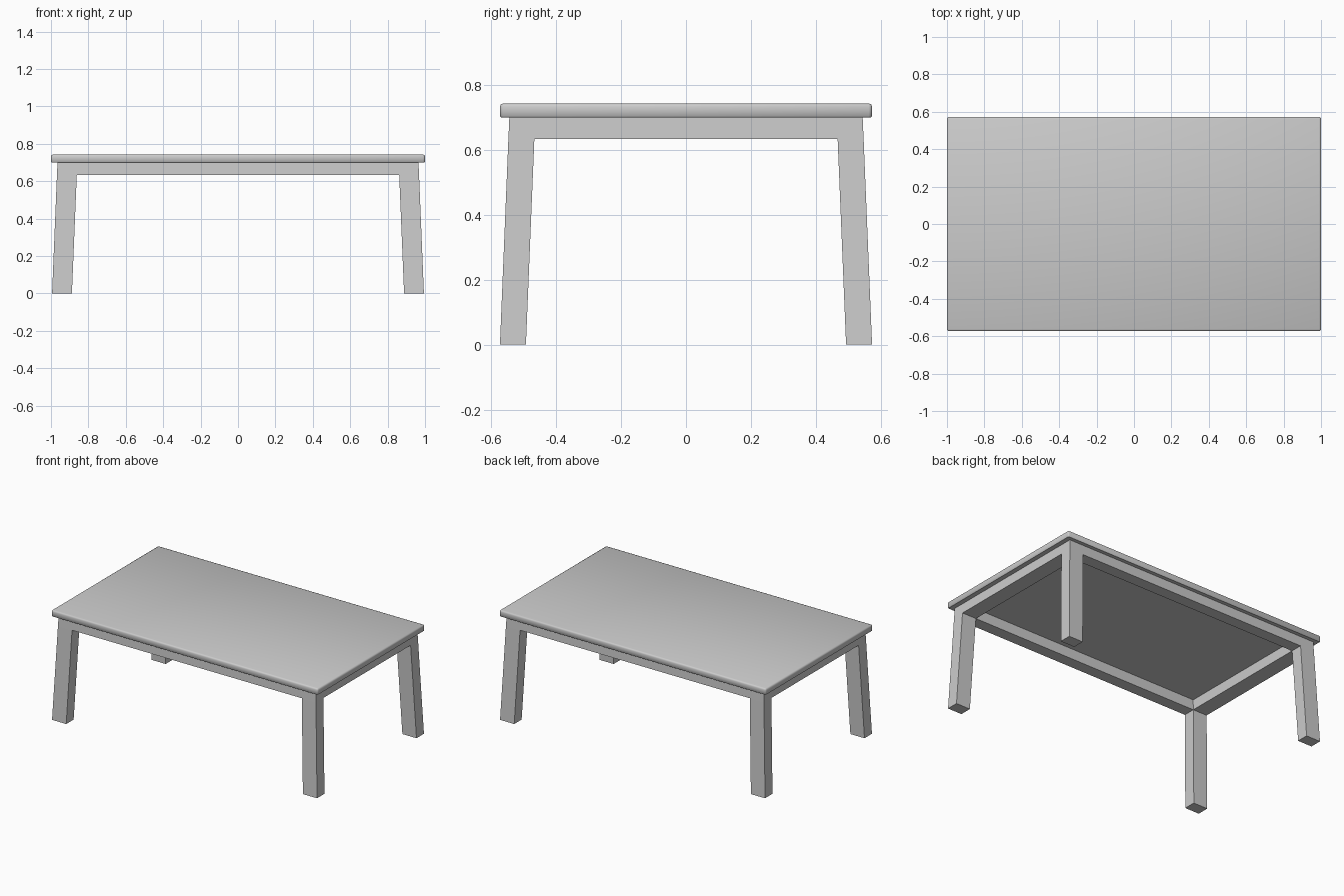
import bpy, bmesh, math

cube = bpy.data.objects.get("Cube")
if cube:
    bpy.data.objects.remove(cube, do_unlink=True)

GREY = (0.6, 0.6, 0.6, 1)
grey = bpy.data.materials.new("plain grey")
grey.use_nodes = True
grey.diffuse_color = GREY
grey.node_tree.nodes["Principled BSDF"].inputs["Base Color"].default_value = GREY


def add_object(name, bm):
    bmesh.ops.recalc_face_normals(bm, faces=bm.faces)
    mesh = bpy.data.meshes.new(name)
    bm.to_mesh(mesh)
    bm.free()
    mesh.materials.append(grey)
    obj = bpy.data.objects.new(name, mesh)
    bpy.context.collection.objects.link(obj)
    return obj


def extrude(bm, faces, z, splay):
    """Extrude faces to height z, shifting every corner outward by splay."""
    out = bmesh.ops.extrude_face_region(bm, geom=faces)["geom"]
    bmesh.ops.delete(bm, geom=faces, context='FACES_ONLY')
    for v in (g for g in out if isinstance(g, bmesh.types.BMVert)):
        v.co.x += math.copysign(splay, v.co.x)
        v.co.y += math.copysign(splay, v.co.y)
        v.co.z = z


TOP_Z, APRON_Z, TABLE_Z = 0.70, 0.633, 0.743

# Base: apron ring flush with four splayed legs, in one mesh
xs = (-0.968, -0.862, 0.862, 0.968)
ys = (-0.547, -0.467, 0.467, 0.547)
bm = bmesh.new()
grid = [[bm.verts.new((x, y, APRON_Z)) for y in ys] for x in xs]
ring, corners = [], []
for i in range(3):
    for j in range(3):
        if (i, j) == (1, 1):
            continue
        face = bm.faces.new((grid[i][j], grid[i + 1][j],
                             grid[i + 1][j + 1], grid[i][j + 1]))
        ring.append(face)
        if i != 1 and j != 1:
            corners.append(face)
# Copy the ring upward, keeping the lower faces as the underside
up = bmesh.ops.extrude_face_region(bm, geom=ring, use_keep_orig=True)["geom"]
for v in (g for g in up if isinstance(g, bmesh.types.BMVert)):
    v.co.x -= math.copysign(0.003, v.co.x)
    v.co.y -= math.copysign(0.003, v.co.y)
    v.co.z = TOP_Z
for face in corners:
    extrude(bm, [face], 0, 0.026)
add_object("legs_and_apron", bm)

# Tabletop: slab with softened rim and crisp flat underside
bm = bmesh.new()
bmesh.ops.create_cube(bm, size=1)
for v in bm.verts:
    v.co.x *= 2
    v.co.y *= 1.146
    v.co.z = TABLE_Z if v.co.z > 0 else TOP_Z


def rim(z):
    return [e for e in bm.edges if all(abs(v.co.z - z) < 1e-4 for v in e.verts)]


uprights = [e for e in bm.edges if abs(e.verts[0].co.z - e.verts[1].co.z) > 0.01]
bmesh.ops.bevel(bm, geom=rim(TABLE_Z) + uprights, offset=0.01, segments=2,
                profile=0.5, affect='EDGES')
bmesh.ops.bevel(bm, geom=rim(TOP_Z), offset=0.004, segments=1,
                profile=0.5, affect='EDGES')
for face in bm.faces:
    face.smooth = True
    if face.normal.z < -0.9:
        face.smooth = False
        for e in face.edges:
            e.smooth = False
add_object("tabletop", bm)
